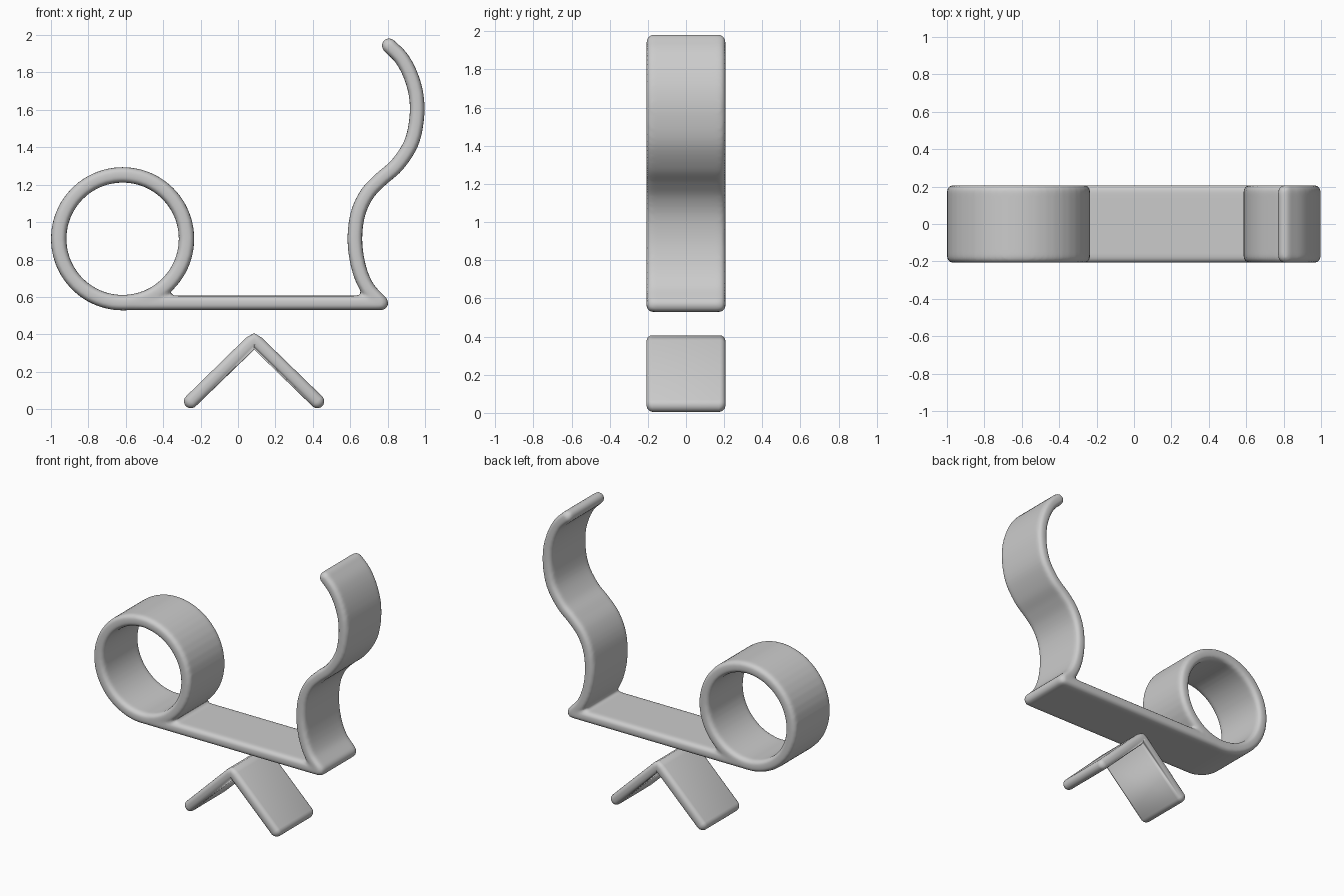
import bpy, bmesh, math
from mathutils import Vector

cube = bpy.data.objects.get("Cube")
if cube:
    bpy.data.objects.remove(cube, do_unlink=True)

HALF_WIDTH = 0.207

grey = bpy.data.materials.new("plain grey")
grey.use_nodes = True
colour = (0.6, 0.6, 0.6, 1)
grey.diffuse_color = colour
grey.node_tree.nodes["Principled BSDF"].inputs["Base Color"].default_value = colour


def spline(points, steps=6):
    """Smooth curve through the points (Catmull-Rom)."""
    p = [Vector(q) for q in points]
    p = [2 * p[0] - p[1]] + p + [2 * p[-1] - p[-2]]
    out = []
    for a, b, c, d in zip(p, p[1:], p[2:], p[3:]):
        for i in range(steps):
            t = i / steps
            out.append(b + (c - a) * t / 2 + (2 * a - 5 * b + 4 * c - d) * t * t / 2
                       + (3 * b - a - 3 * c + d) * t ** 3 / 2)
    return out + [p[-2]]


def section(bm, centre, normal, half_t, half_w, corner):
    """Rounded rectangle across the strip."""
    r = min(corner, half_t * 0.9)
    ring = []
    for k in range(4):
        for j in range(5):
            a = (k + j / 4) * math.pi / 2
            sn = 1 if k in (0, 3) else -1
            sy = 1 if k < 2 else -1
            n = sn * (half_t - r) + r * math.cos(a)
            y = sy * (half_w - r) + r * math.sin(a)
            q = centre + normal * n
            ring.append(bm.verts.new((q.x, y, q.y)))
    return ring


def strip(bm, path, half_t, closed=False, corner=0.03):
    """Sweep a rounded section along a path in the xz plane, with round ends."""
    path = [Vector(q) for q in path]
    count = len(path)
    rings = []

    def round_end(centre, tangent, sign):
        normal = Vector((-tangent.y, tangent.x))
        angles = [math.radians(a) for a in (20, 40, 60, 75, 86)]
        for a in angles if sign > 0 else reversed(angles):
            rings.append(section(bm, centre + tangent * sign * half_t * math.sin(a), normal,
                                 half_t * math.cos(a),
                                 HALF_WIDTH - half_t * (1 - math.cos(a)), corner))

    if not closed:
        round_end(path[0], (path[1] - path[0]).normalized(), -1)
    for i, q in enumerate(path):
        before = path[i - 1] if closed or i else q
        after = path[(i + 1) % count] if closed or i < count - 1 else q
        tangent = (after - before).normalized()
        miter = 1.0
        if before != q and after != q:
            miter = max(0.6, tangent.dot((after - q).normalized()))
        rings.append(section(bm, q, Vector((-tangent.y, tangent.x)), half_t / miter,
                             HALF_WIDTH, corner))
    if not closed:
        round_end(path[-1], (path[-1] - path[-2]).normalized(), 1)

    pairs = list(zip(rings, rings[1:])) + ([(rings[-1], rings[0])] if closed else [])
    for a, b in pairs:
        for j in range(len(a)):
            k = (j + 1) % len(a)
            bm.faces.new((a[j], a[k], b[k], b[j]))
    if not closed:
        bm.faces.new(rings[0])
        bm.faces.new(rings[-1])


def finish(bm, name):
    bmesh.ops.recalc_face_normals(bm, faces=bm.faces)
    mesh = bpy.data.meshes.new(name)
    bm.to_mesh(mesh)
    bm.free()
    mesh.materials.append(grey)
    mesh.shade_smooth()
    obj = bpy.data.objects.new(name, mesh)
    bpy.context.collection.objects.link(obj)
    return obj


# Seat bar, rolled loop and wavy back, fused into one bent strip
bm = bmesh.new()
strip(bm, [(-0.62, 0.568), (-0.2, 0.568), (0.3, 0.568), (0.765, 0.568)], 0.039)
loop = [(-0.617 + 0.342 * math.cos(a), 0.911 + 0.342 * math.sin(a))
        for a in (i * math.tau / 48 for i in range(48))]
strip(bm, loop, 0.041, closed=True)
wave = [(0.76, 0.572), (0.69, 0.65), (0.645, 0.76), (0.625, 0.9), (0.64, 1.04), (0.69, 1.15),
        (0.765, 1.23), (0.85, 1.305), (0.925, 1.42), (0.955, 1.55), (0.954, 1.67),
        (0.925, 1.78), (0.875, 1.875), (0.807, 1.944)]
strip(bm, spline(wave), 0.039)
body = finish(bm, "loop_seat_and_back")
remesh = body.modifiers.new("fuse", 'REMESH')
remesh.mode = 'VOXEL'
remesh.voxel_size = 0.012
remesh.use_smooth_shade = True
soften = body.modifiers.new("soften", 'SMOOTH')
soften.factor = 0.5
soften.iterations = 5

# Folded support below the seat
bm = bmesh.new()
strip(bm, [(-0.252, 0.042), (0.07, 0.355), (0.086, 0.364), (0.102, 0.355), (0.424, 0.042)], 0.037)
finish(bm, "folded_support")
